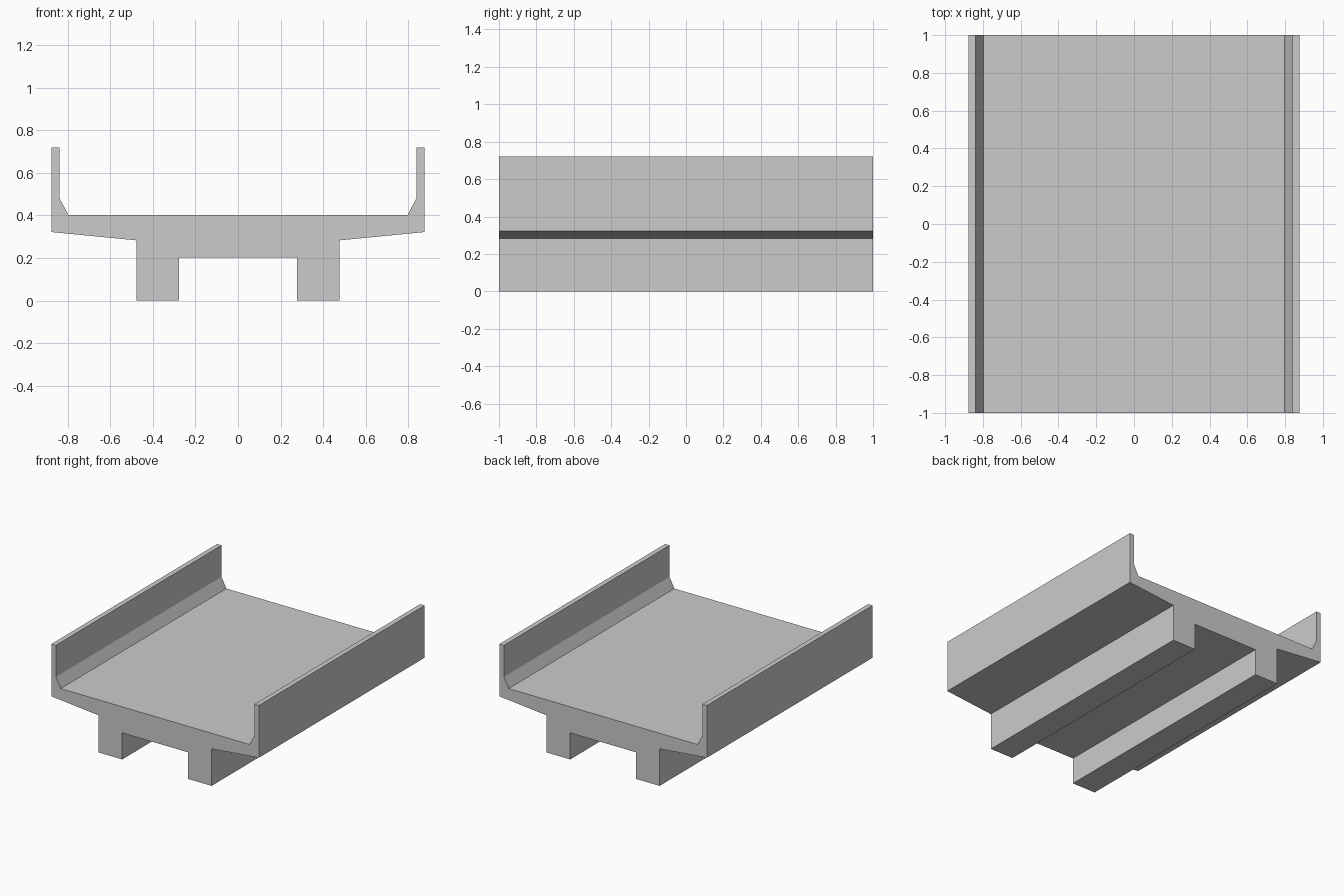
import bpy
import bmesh

if "Cube" in bpy.data.objects:
    bpy.data.objects.remove(bpy.data.objects["Cube"])

LENGTH = 2.0

# Right half of the cross-section, from the middle of the underside
# around the leg, flange, side wall and fillet to the deck
half = [
    (0.278, 0.203), (0.278, 0.0), (0.477, 0.0), (0.477, 0.283),
    (0.877, 0.322), (0.877, 0.721), (0.839, 0.721), (0.839, 0.48),
    (0.798, 0.402),
]
profile = half + [(-x, z) for x, z in reversed(half)]

# Channel deck: mirrored profile extruded along y
bm = bmesh.new()
face = bm.faces.new([bm.verts.new((x, -LENGTH / 2, z)) for x, z in profile])
result = bmesh.ops.extrude_face_region(bm, geom=[face], use_keep_orig=True)
moved = [v for v in result["geom"] if isinstance(v, bmesh.types.BMVert)]
bmesh.ops.translate(bm, verts=moved, vec=(0, LENGTH, 0))
bmesh.ops.recalc_face_normals(bm, faces=bm.faces)

mesh = bpy.data.meshes.new("bridge_deck_section")
bm.to_mesh(mesh)
bm.free()
deck = bpy.data.objects.new("bridge_deck_section", mesh)
bpy.context.collection.objects.link(deck)
